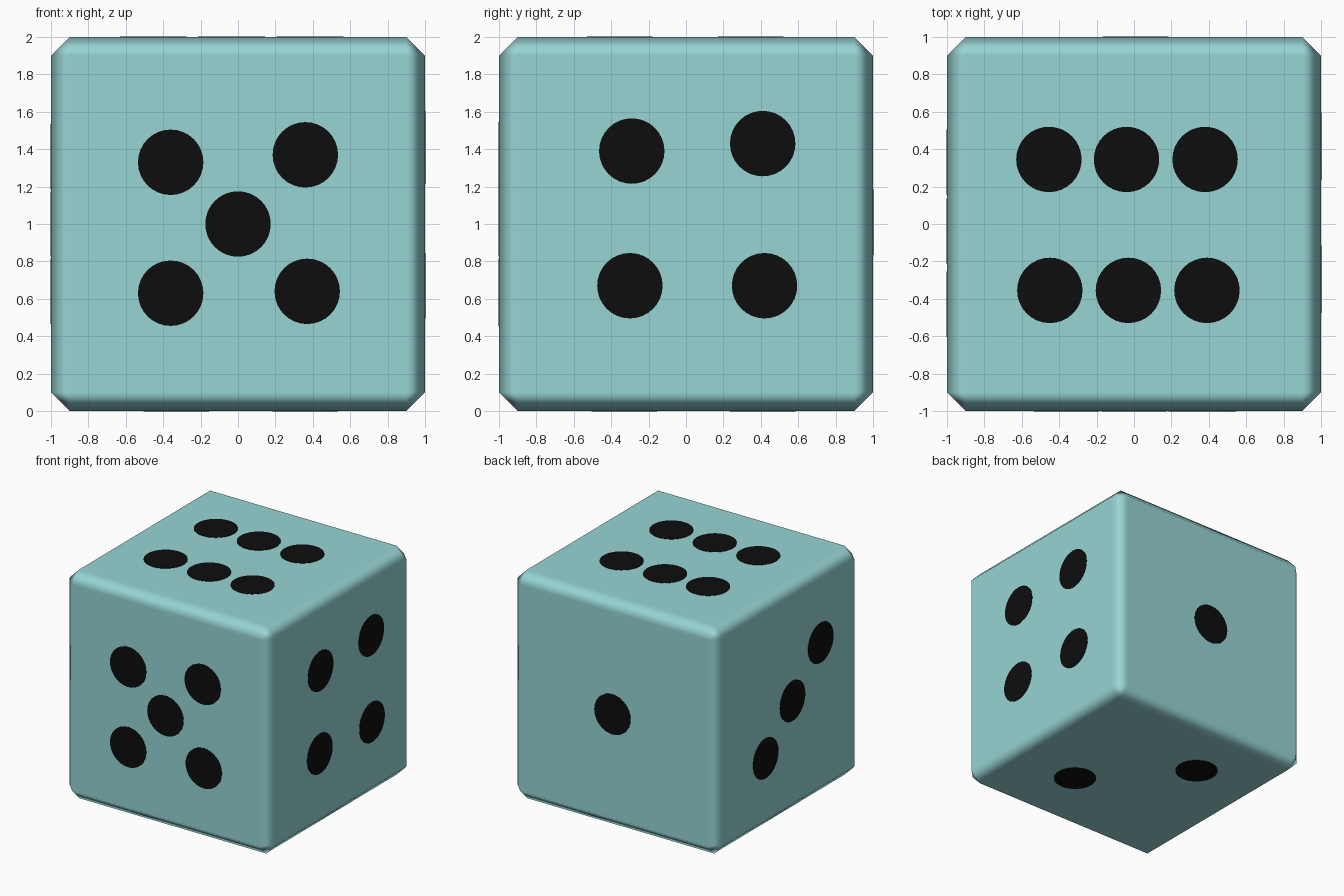
import bpy
import bmesh
from mathutils import Matrix, Vector

if "Cube" in bpy.data.objects:
    bpy.data.objects.remove(bpy.data.objects["Cube"])


def material(name, rgb):
    m = bpy.data.materials.new(name)
    m.diffuse_color = (*rgb, 1.0)
    m.use_nodes = True
    m.node_tree.nodes["Principled BSDF"].inputs["Base Color"].default_value = m.diffuse_color
    return m


teal = material("pale teal", (0.31, 0.66, 0.66))
black = material("black", (0.004, 0.004, 0.004))

PIP_RADIUS = 0.175
PROUD = 0.003

# Body: cube with chamfered edges, flat faces kept flat by hardened normals
bpy.ops.mesh.primitive_cube_add(size=2, location=(0, 0, 1))
body = bpy.context.object
body.name = "die_body"
body.data.materials.append(teal)
bpy.ops.object.shade_smooth()
bevel = body.modifiers.new("edge_chamfer", "BEVEL")
bevel.width = 0.1
bevel.segments = 1
bevel.limit_method = 'NONE'
bevel.harden_normals = True

# Pip centres on each side: outward direction and points on that side
sides = {
    "front": ((0, -1, 0), [(x, -1, z) for x, z in
              ((-0.36, 1.33), (0.36, 1.37), (0, 1.0), (-0.36, 0.63), (0.37, 0.64))]),
    "right": ((1, 0, 0), [(1, y, z) for y, z in
              ((-0.29, 1.39), (0.41, 1.43), (-0.30, 0.67), (0.42, 0.67))]),
    "top": ((0, 0, 1), [(x, y, 2) for x, y in
            ((-0.455, 0.345), (-0.04, 0.345), (0.38, 0.345),
             (-0.45, -0.355), (-0.03, -0.355), (0.39, -0.355))]),
    "back": ((0, 1, 0), [(0.01, 1, 1.01)]),
    "left": ((-1, 0, 0), [(-1, y, z) for y, z in
             ((-0.43, 1.36), (-0.04, 1.0), (0.33, 0.64))]),
    "bottom": ((0, 0, -1), [(0.36, -0.33, 0), (-0.33, 0.41, 0)]),
}

# Pips: thin black plates, one object per side
for side, (direction, centres) in sides.items():
    normal = Vector(direction)
    turn = normal.to_track_quat('Z', 'Y').to_matrix().to_4x4()
    bm = bmesh.new()
    for c in centres:
        bmesh.ops.create_cone(bm, cap_ends=True, segments=32,
                              radius1=PIP_RADIUS, radius2=PIP_RADIUS,
                              depth=2 * PROUD,
                              matrix=Matrix.Translation(c) @ turn)
    mesh = bpy.data.meshes.new(side + "_pips")
    bm.to_mesh(mesh)
    bm.free()
    mesh.materials.append(black)
    bpy.context.collection.objects.link(bpy.data.objects.new(side + "_pips", mesh))
